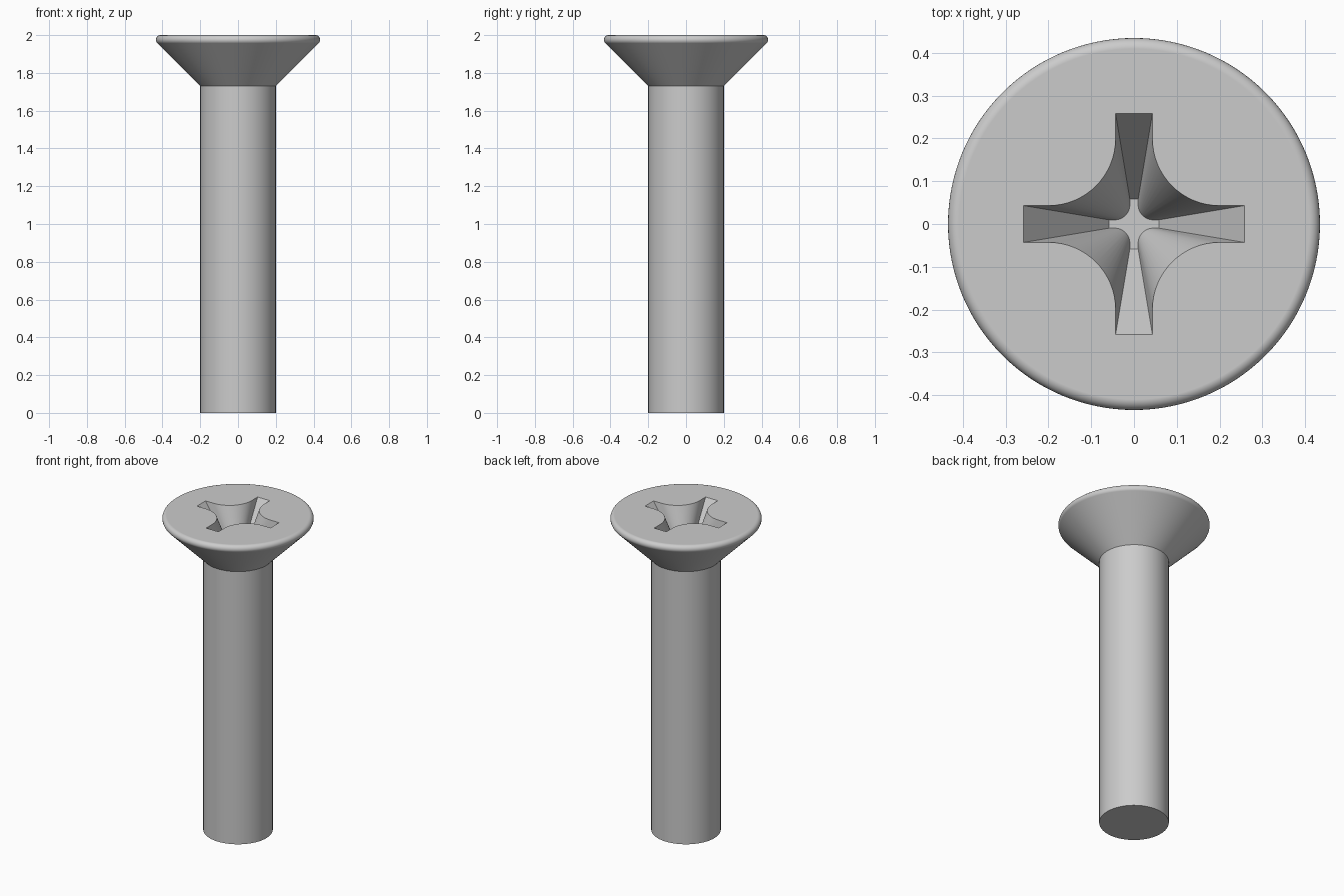
import bpy, bmesh
from math import sin, cos, pi, radians

if "Cube" in bpy.data.objects:
    bpy.data.objects.remove(bpy.data.objects["Cube"])

SEGS = 128


def loft(name, rings):
    """Skin a list of equal-length closed rings (bottom to top) and cap both ends."""
    bm = bmesh.new()
    loops = [[bm.verts.new(p) for p in ring] for ring in rings]
    n = len(loops[0])
    for a, b in zip(loops, loops[1:]):
        for i in range(n):
            j = (i + 1) % n
            bm.faces.new((a[i], a[j], b[j], b[i]))
    bm.faces.new(loops[0][::-1])
    bm.faces.new(loops[-1])
    bmesh.ops.recalc_face_normals(bm, faces=bm.faces)
    mesh = bpy.data.meshes.new(name)
    bm.to_mesh(mesh)
    bm.free()
    obj = bpy.data.objects.new(name, mesh)
    bpy.context.collection.objects.link(obj)
    return obj


def circle(r, z):
    return [(r * cos(2 * pi * i / SEGS), r * sin(2 * pi * i / SEGS), z) for i in range(SEGS)]


# Shank, 45 degree countersunk head and rounded rim as one turned profile
rim = 0.025
profile = [(0.2, 0), (0.2, 1.73)]
for k in range(10):
    a = radians(-45 + 135 * k / 9)
    profile.append((0.435 - rim + rim * cos(a), 2 - rim + rim * sin(a)))
screw = loft("countersunk_screw", [circle(r, z) for r, z in profile])

# Cross outline: four square-ended arms joined by concave arcs
reach, half, arc_c = 0.258, 0.043, 0.2
quarter = [(reach, -half), (reach, half)]
for k in range(17):
    a = radians(270 - 90 * k / 16)
    quarter.append((arc_c + (arc_c - half) * cos(a), arc_c + (arc_c - half) * sin(a)))
outline = []
for q in range(4):
    c, s = cos(q * pi / 2), sin(q * pi / 2)
    outline += [(x * c - y * s, x * s + y * c) for x, y in quarter]

# Tapered drive recess, extended a little above the head for a clean cut
depth, floor_scale, over = 0.26, 0.225, 0.05
top_scale = 1 + over * (1 - floor_scale) / depth
cutter = loft("recess_cutter", [
    [(x * s, y * s, z) for x, y in outline]
    for s, z in ((floor_scale, 2 - depth), (top_scale, 2 + over))])
cutter.hide_render = True

mod = screw.modifiers.new("drive_recess", 'BOOLEAN')
mod.operation = 'DIFFERENCE'
mod.solver = 'EXACT'
mod.object = cutter
bpy.context.view_layer.objects.active = screw
screw.select_set(True)
bpy.ops.object.modifier_apply(modifier=mod.name)
bpy.data.objects.remove(cutter)

# Smooth round surfaces, crisp edges, flat top
bpy.ops.object.shade_smooth_by_angle(angle=radians(25))
weighted = screw.modifiers.new("weighted_normals", 'WEIGHTED_NORMAL')
weighted.keep_sharp = True
